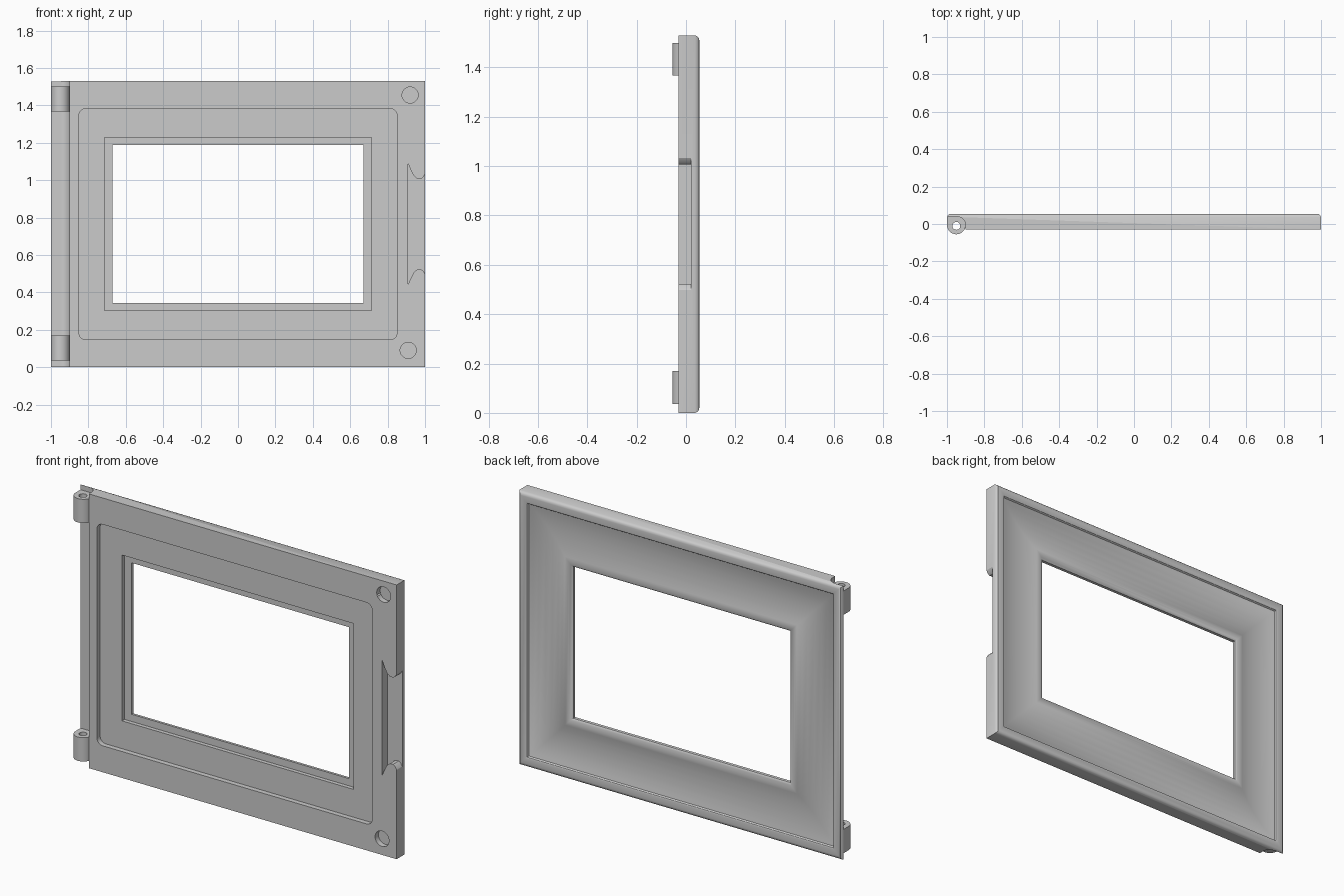
import bpy, bmesh
from math import sin, cos, pi, radians
from mathutils import Vector

old = bpy.data.objects.get("Cube")
if old:
    bpy.data.objects.remove(old, do_unlink=True)

WIDTH, HEIGHT = 1.0, 0.765          # half sizes of the door
MID = HEIGHT

grey = bpy.data.materials.new("plain grey")
grey.use_nodes = True
colour = (0.6, 0.6, 0.6, 1)
grey.diffuse_color = colour
grey.node_tree.nodes["Principled BSDF"].inputs["Base Color"].default_value = colour


def make_object(name, bm):
    bmesh.ops.remove_doubles(bm, verts=bm.verts, dist=1e-5)
    bmesh.ops.recalc_face_normals(bm, faces=bm.faces)
    mesh = bpy.data.meshes.new(name)
    bm.to_mesh(mesh)
    bm.free()
    mesh.materials.append(grey)
    obj = bpy.data.objects.new(name, mesh)
    bpy.context.collection.objects.link(obj)
    return obj


def prism(name, points, offset):
    """Extrude a closed outline of 3D points along offset."""
    bm = bmesh.new()
    face = bm.faces.new([bm.verts.new(p) for p in points])
    res = bmesh.ops.extrude_face_region(bm, geom=[face])
    moved = [v for v in res["geom"] if isinstance(v, bmesh.types.BMVert)]
    bmesh.ops.translate(bm, verts=moved, vec=Vector(offset))
    return make_object(name, bm)


def arc(cx, cy, rx, ry, start, end, steps=16):
    angles = [radians(start + (end - start) * i / steps) for i in range(steps + 1)]
    return [(cx + rx * cos(a), cy + ry * sin(a)) for a in angles]


def cut(obj, cutters):
    bpy.context.view_layer.objects.active = obj
    for c in cutters:
        mod = obj.modifiers.new("cut", "BOOLEAN")
        mod.operation, mod.solver, mod.object = "DIFFERENCE", "EXACT", c
        bpy.ops.object.modifier_apply(modifier=mod.name)
        bpy.data.objects.remove(c, do_unlink=True)


def smooth(obj):
    bpy.ops.object.select_all(action="DESELECT")
    obj.select_set(True)
    bpy.context.view_layer.objects.active = obj
    bpy.ops.object.shade_smooth_by_angle(angle=radians(28))


def ring(bm, hx, hz, y, r):
    """Rectangle of vertices with rounded corners."""
    pts = []
    for sx, sz, a in ((1, 1, 0), (-1, 1, 90), (-1, -1, 180), (1, -1, 270)):
        pts += arc(sx * (hx - r), MID + sz * (hz - r), r, r, a, a + 90, 5)
    return [bm.verts.new((x, y, z)) for x, z in pts]


# Frame cross-section: back moulding by inset from the edge, then the front steps
back = [(0, -.03), (0, .037), (.004, .046), (.011, .052), (.02, .054), (.048, .054),
        (.055, .051), (.06, .043), (.08, .036), (.11, .028), (.15, .023), (.19, .023),
        (.23, .028), (.26, .035), (.285, .044), (.292, .046), (.305, .046),
        (.32, .043), (.33, .036)]
rings = [(WIDTH - d, HEIGHT - d * 1.035, y, 0) for d, y in back]
rings += [(.67, .4225, .02, 0), (.715, .4625, .02, 0), (.715, .4625, -.002, 0),
          (.85, .6175, -.002, .035), (.85, .6175, -.03, .035)]
bm = bmesh.new()
loops = [ring(bm, *r) for r in rings]
for a, b in zip(loops, loops[1:] + loops[:1]):
    for i in range(len(a)):
        j = (i + 1) % len(a)
        bm.faces.new((a[i], a[j], b[j], b[i]))
door = make_object("door_frame", bm)

# Hinge rebate along the full height
HX, HY, R = -.95, -.005, .05
outline = [(-1.1, -.1), (-.9, -.1)] + arc(HX, HY, R, R - .005, 0, 90) + [(-1.1, .04)]
rebate = prism("hinge_rebate_cutter", [(x, y, -.1) for x, y in outline], (0, 0, 1.8))

# Finger pull on the free edge
half = [(.91, .322), (.925, .287), (.94, .258), (.958, .243), (.978, .242),
        (.99, .25), (1.0, .267), (1.1, .267)]
outline = half + [(x, -z) for x, z in reversed(half)]
pull = prism("finger_pull_cutter", [(x, .02, MID + z) for x, z in outline], (0, -.2, 0))

# Round pockets in the free corners
pockets = [prism("pocket_cutter",
                 [(x, 0, z) for x, z in arc(cx, cz, .043, .043, 0, 360, 40)[:-1]],
                 (0, -.2, 0)) for cx, cz in ((.92, 1.455), (.91, .09))]
cut(door, [rebate, pull] + pockets)
smooth(door)

# Hinge knuckles: D-shaped barrels with a pin hole
for name, z in (("lower_hinge_knuckle", .037), ("upper_hinge_knuckle", 1.367)):
    outline = arc(HX, HY, R, R, 180, 360, 24)
    outline += arc(HX, HY, R, R - .005, 0, 90) + [(-1, .04)]
    knuckle = prism(name, [(x, y, z) for x, y in outline], (0, 0, .133))
    hole = arc(HX, HY - .005, .021, .021, 0, 360, 24)[:-1]
    cut(knuckle, [prism("pin_cutter", [(x, y, z - .1) for x, y in hole], (0, 0, .4))])
    smooth(knuckle)
